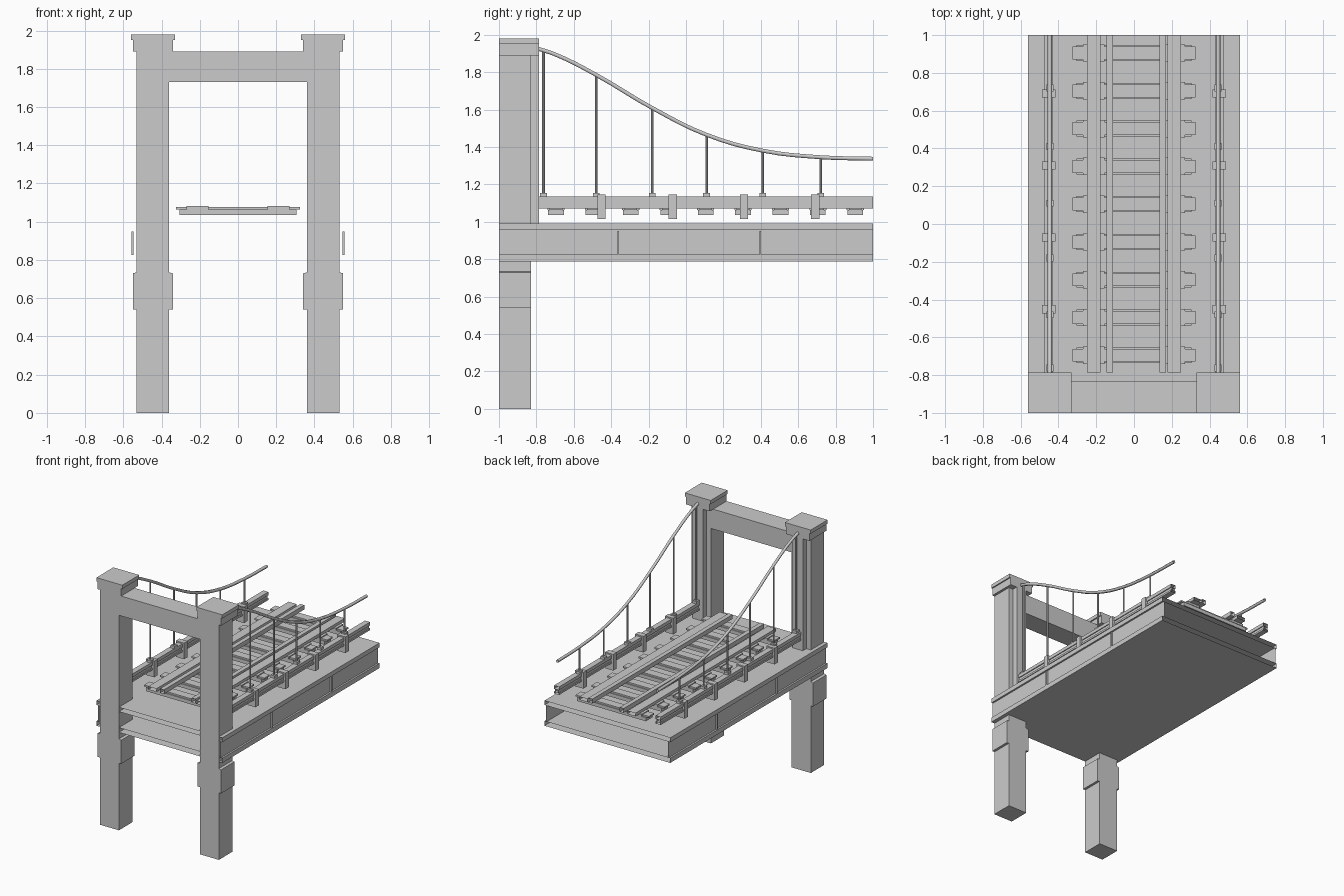
import bpy
import bmesh
from mathutils import Vector

if "Cube" in bpy.data.objects:
    bpy.data.objects.remove(bpy.data.objects["Cube"], do_unlink=True)

GREY = (0.6, 0.6, 0.6, 1.0)
grey = bpy.data.materials.new("plain_grey")
grey.use_nodes = True
grey.diffuse_color = GREY
grey.node_tree.nodes["Principled BSDF"].inputs["Base Color"].default_value = GREY


def finish(name, bm):
    mesh = bpy.data.meshes.new(name)
    bm.to_mesh(mesh)
    bm.free()
    mesh.materials.append(grey)
    obj = bpy.data.objects.new(name, mesh)
    bpy.context.collection.objects.link(obj)
    return obj


def add_prism(bm, loop, y0, y1, caps=True):
    """Extrude a counter-clockwise x-z outline along y."""
    near = [bm.verts.new((x, y0, z)) for x, z in loop]
    far = [bm.verts.new((x, y1, z)) for x, z in loop]
    n = len(loop)
    for i in range(n):
        j = (i + 1) % n
        bm.faces.new((near[i], far[i], far[j], near[j]))
    if caps:
        bm.faces.new(near)
        bm.faces.new(far[::-1])


def add_block(bm, x, y, z, caps=True):
    outline = [(x[0], z[0]), (x[1], z[0]), (x[1], z[1]), (x[0], z[1])]
    add_prism(bm, outline, y[0], y[1], caps)


def block(name, x, y, z, caps=True):
    bm = bmesh.new()
    add_block(bm, x, y, z, caps)
    return finish(name, bm)


def flip(span, side):
    return tuple(sorted(side * v for v in span))


FRONT, LEG_BACK, CAP_BACK, END = -1.0, -0.83, -0.785, 1.0
LEG_Y, CAP_Y, SPAN_Y = (FRONT, LEG_BACK), (FRONT, CAP_BACK), (CAP_BACK, END)

# Deck: two hollow slabs, open at the ends, joined by inset webs
block("deck_top", (-0.56, 0.56), (FRONT, END), (0.955, 0.99), False)
block("deck_bottom", (-0.56, 0.56), (FRONT, END), (0.788, 0.826), False)

# Cross beam between the tower heads
block("tower_cross_beam", (-0.37, 0.37), LEG_Y, (1.73, 1.89))

# Track sleepers, with a raised chair under each rail pair
bm = bmesh.new()
chairs = bmesh.new()
for i in range(9):
    y = -0.695 + 0.2 * i
    add_block(bm, (-0.305, 0.305), (y - 0.042, y + 0.042), (1.035, 1.064))
    add_block(bm, (-0.325, 0.325), (y - 0.034, y + 0.034), (1.064, 1.076))
    for side in (-1, 1):
        add_block(chairs, flip((0.155, 0.27), side), (y - 0.046, y + 0.046), (1.064, 1.083))
finish("sleepers", bm)
finish("rail_chairs", chairs)

# Rails
block("left_inner_rail", (0.135, 0.17), SPAN_Y, (1.08, 1.115), False)
block("right_inner_rail", (-0.145, -0.11), SPAN_Y, (1.08, 1.115), False)

# Main cable path in the y-z plane
cable_path = [(-0.80, 1.928), (-0.70, 1.895), (-0.48, 1.785), (-0.18, 1.608),
              (0.11, 1.465), (0.41, 1.38), (0.72, 1.345), (1.0, 1.337)]
hangers = [(-0.762, 1.915)] + cable_path[2:7]


def make_cable(name, x):
    curve = bpy.data.curves.new(name, "CURVE")
    curve.dimensions = "3D"
    curve.bevel_depth = 0.012
    curve.bevel_resolution = 1
    curve.resolution_u = 4
    spline = curve.splines.new("BEZIER")
    spline.bezier_points.add(len(cable_path) - 1)
    for point, (y, z) in zip(spline.bezier_points, cable_path):
        point.co = (x, y, z)
        point.handle_left_type = point.handle_right_type = "AUTO"
    curve.materials.append(grey)
    bpy.context.collection.objects.link(bpy.data.objects.new(name, curve))


for side, label in ((1, "left"), (-1, "right")):
    # Tower leg with collar, back pilaster and capital
    shaft = flip((0.36, 0.53), side)
    block(label + "_tower_shaft", shaft, LEG_Y, (0, 1.9))
    bm = bmesh.new()
    lo, hi = flip((0.34, 0.55), side)
    add_prism(bm, [(lo, 0.54), (hi, 0.54), (hi, 0.73), (shaft[1], 0.735),
                   (shaft[1], 0.76), (shaft[0], 0.76), (shaft[0], 0.735), (lo, 0.73)],
              FRONT, LEG_BACK)
    finish(label + "_tower_collar", bm)
    block(label + "_tower_pilaster", flip((0.40, 0.49), side),
          (LEG_BACK, CAP_BACK), (0.99, 1.89))
    bm = bmesh.new()
    add_block(bm, flip((0.34, 0.55), side), CAP_Y, (1.89, 1.95))
    add_block(bm, flip((0.33, 0.56), side), CAP_Y, (1.95, 1.98))
    finish(label + "_tower_capital", bm)

    # Deck side web and its stiffeners
    block(label + "_deck_web", flip((0.54, 0.546), side), (FRONT, END), (0.826, 0.955), False)
    bm = bmesh.new()
    for y in (-0.362, 0.397):
        add_block(bm, flip((0.546, 0.558), side), (y - 0.005, y + 0.005), (0.826, 0.95))
    finish(label + "_deck_stiffeners", bm)

    # Wide outer rail
    block(label + "_outer_rail", flip((0.178, 0.25), side), SPAN_Y, (1.08, 1.105), False)

    # Side girder: web between two flanges
    bm = bmesh.new()
    add_block(bm, flip((0.43, 0.475), side), SPAN_Y, (1.07, 1.085), False)
    add_block(bm, flip((0.437, 0.468), side), SPAN_Y, (1.085, 1.108), False)
    add_block(bm, flip((0.43, 0.475), side), SPAN_Y, (1.108, 1.135), False)
    finish(label + "_side_girder", bm)

    # Brackets carrying the girder
    bm = bmesh.new()
    for i in range(4):
        y = -0.452 + 0.381 * i
        add_block(bm, flip((0.415, 0.487), side), (y - 0.022, y + 0.022), (1.015, 1.145))
    finish(label + "_girder_brackets", bm)

    # Suspension cable, hangers and their feet
    x = side * 0.445
    make_cable(label + "_main_cable", x)
    bm = bmesh.new()
    for y, top in hangers:
        foot = 1.135
        ret = bmesh.ops.create_cone(bm, cap_ends=True, segments=8, radius1=0.007,
                                    radius2=0.007, depth=top - foot)
        bmesh.ops.translate(bm, verts=ret["verts"], vec=Vector((x, y, (top + foot) / 2)))
        add_block(bm, (x - 0.018, x + 0.018), (y - 0.018, y + 0.018), (foot, foot + 0.02))
    finish(label + "_hangers", bm)
